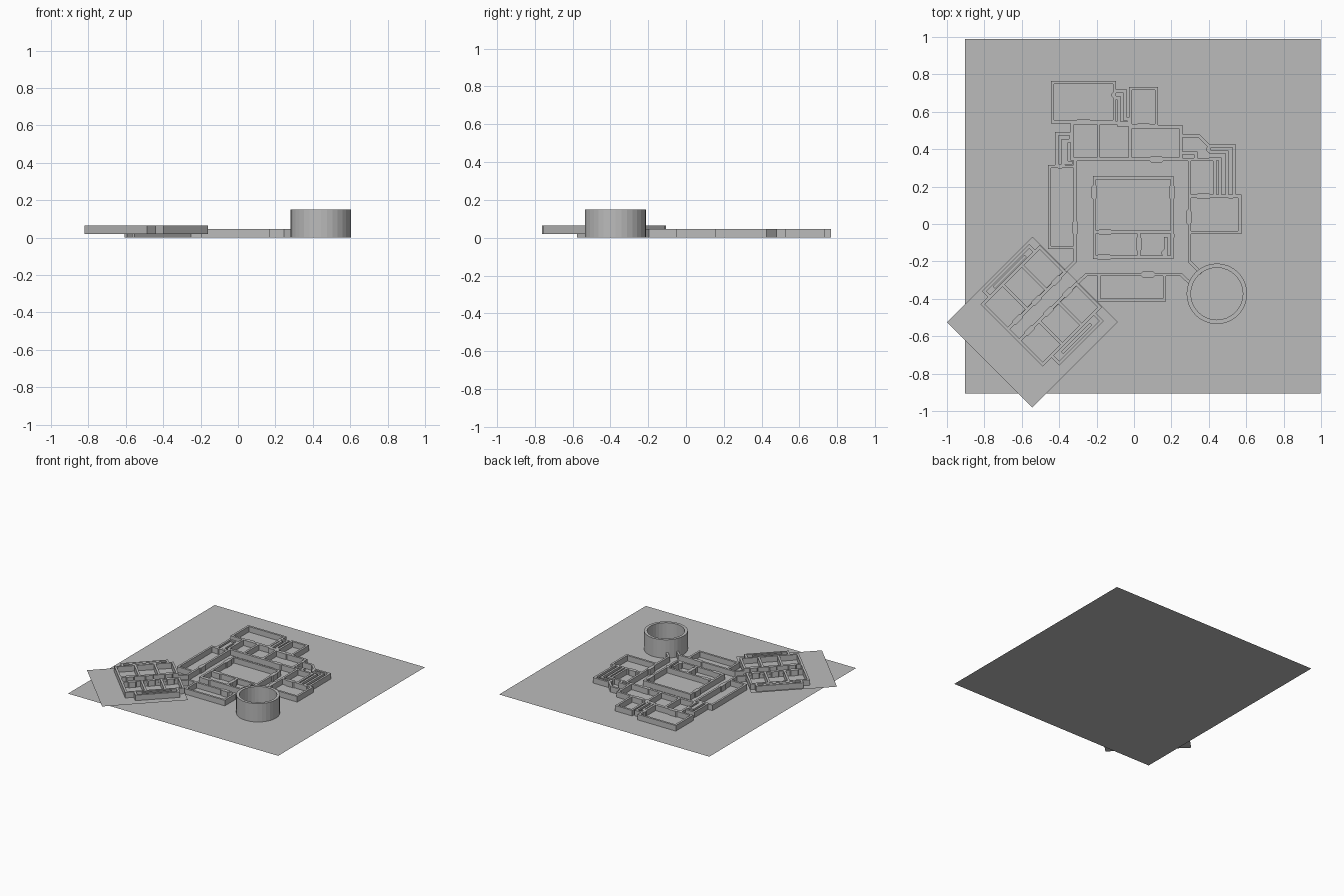
import bpy, bmesh, math
from mathutils import Vector, Matrix

if "Cube" in bpy.data.objects:
    bpy.data.objects.remove(bpy.data.objects["Cube"])

GREY = bpy.data.materials.new("stone grey")
GREY.diffuse_color = (0.5, 0.5, 0.5, 1)
GREY.use_nodes = True
GREY.node_tree.nodes["Principled BSDF"].inputs["Base Color"].default_value = GREY.diffuse_color
T, H = 0.017, 0.045   # wall thickness and height


def finish(name, bm, matrix=None):
    bmesh.ops.recalc_face_normals(bm, faces=bm.faces)
    me = bpy.data.meshes.new(name)
    bm.to_mesh(me)
    bm.free()
    me.materials.append(GREY)
    ob = bpy.data.objects.new(name, me)
    bpy.context.collection.objects.link(ob)
    if matrix:
        ob.matrix_world = matrix
    return ob


def wall(bm, pts, closed=False):
    """Mitred wall of constant thickness along a path."""
    P = [Vector(p) for p in pts]
    n = len(P)
    rows = []
    for i, p in enumerate(P):
        a = (p - P[i - 1]).normalized() if closed or i > 0 else None
        b = (P[(i + 1) % n] - p).normalized() if closed or i < n - 1 else None
        a, b = a or b, b or a
        na, nb = Vector((-a.y, a.x)), Vector((-b.y, b.x))
        m = (na + nb).normalized()
        m *= T / 2 / m.dot(na)
        rows.append([bm.verts.new((q.x, q.y, z)) for q, z in
                     ((p + m, 0), (p - m, 0), (p - m, H), (p + m, H))])
    for i in range(n if closed else n - 1):
        r, s = rows[i], rows[(i + 1) % n]
        for k in range(4):
            bm.faces.new((r[k], r[(k + 1) % 4], s[(k + 1) % 4], s[k]))
    if not closed:
        bm.faces.new(rows[0])
        bm.faces.new(rows[-1][::-1])


def room(bm, x0, x1, y0, y1):
    wall(bm, [(x0, y0), (x1, y0), (x1, y1), (x0, y1)], True)


def door(bm, x, y, upright, length=0.08, width=0.03):
    """Thickened door surround with chamfered ends."""
    l, w, c = length / 2, width / 2, 0.01
    prof = [(-l, -w + c), (-l + c, -w), (l - c, -w), (l, -w + c),
            (l, w - c), (l - c, w), (-l + c, w), (-l, w - c)]
    if upright:
        prof = [(-b, a) for a, b in prof]
    lo = [bm.verts.new((x + a, y + b, 0)) for a, b in prof]
    hi = [bm.verts.new((x + a, y + b, H + 0.0005)) for a, b in prof]
    bm.faces.new(lo[::-1])
    bm.faces.new(hi)
    for i in range(8):
        j = (i + 1) % 8
        bm.faces.new((lo[i], lo[j], hi[j], hi[i]))


def plate(name, x0, x1, y0, y1, matrix=None):
    bm = bmesh.new()
    bm.faces.new([bm.verts.new((x, y, 0)) for x, y in
                  ((x0, y0), (x1, y0), (x1, y1), (x0, y1))])
    finish(name, bm, matrix)


# ground sheet
plate("ground_sheet", -0.904, 0.998, -0.906, 0.99)

# outer rooms
bm = bmesh.new()
for r in ((-0.435, -0.105, 0.547, 0.757),    # back left room
          (-0.018, 0.12, 0.527, 0.725),      # back middle room
          (-0.33, -0.02, 0.348, 0.54),       # back row, left
          (-0.02, 0.25, 0.348, 0.52),        # back row, right
          (-0.452, -0.314, -0.125, 0.308),   # left long room
          (0.297, 0.565, -0.045, 0.148),     # right room
          (0.297, 0.432, 0.148, 0.345),      # right upper room
          (-0.187, 0.163, -0.407, -0.27)):   # front room
    room(bm, *r)
wall(bm, [(-0.19, 0.348), (-0.19, 0.54)])
finish("outer_room_walls", bm)

# ring corridor walls, leading to the wing and the tower
bm = bmesh.new()
wall(bm, [(-0.6, -0.484), (-0.314, -0.2), (-0.314, 0.345), (0.297, 0.345),
          (0.297, -0.2), (0.36, -0.263)])
wall(bm, [(-0.56, -0.57), (-0.255, -0.27), (0.25, -0.27), (0.31, -0.325)])
finish("ring_corridor_walls", bm)

# small linking passages
bm = bmesh.new()
for p in ([(-0.105, 0.71), (-0.047, 0.71), (-0.047, 0.56), (-0.01, 0.56)],
          [(-0.105, 0.675), (-0.082, 0.675), (-0.082, 0.53), (-0.01, 0.53)],
          [(-0.33, 0.483), (-0.413, 0.483), (-0.413, 0.308)],
          [(-0.33, 0.445), (-0.378, 0.445), (-0.378, 0.308)],
          [(-0.362, 0.44), (-0.362, 0.327), (-0.33, 0.327)],
          [(0.25, 0.472), (0.345, 0.472), (0.40, 0.417), (0.536, 0.417), (0.536, 0.148)],
          [(0.25, 0.38), (0.33, 0.38), (0.33, 0.348)],
          [(0.40, 0.385), (0.498, 0.385), (0.498, 0.148)],
          [(0.40, 0.348), (0.46, 0.348), (0.46, 0.155)]):
    wall(bm, p)
finish("passage_walls", bm)

# central block
bm = bmesh.new()
room(bm, -0.212, 0.203, -0.178, 0.247)
wall(bm, [(-0.212, -0.043), (0.203, -0.043)])
wall(bm, [(0.025, -0.043), (0.025, -0.178)])
wall(bm, [(0.17, -0.07), (0.17, -0.178)])
finish("central_block_walls", bm)

# door surrounds
bm = bmesh.new()
for x, y, up in ((-0.27, 0.547, 0), (0.05, 0.523, 0), (0.12, 0.345, 0),
                 (0.292, 0.037, 1), (-0.314, -0.02, 1), (-0.212, 0.17, 1),
                 (0.203, 0.17, 1), (-0.155, -0.043, 0), (0.025, -0.107, 1),
                 (-0.16, -0.178, 0), (0.075, -0.27, 0), (0.372, 0.148, 0)):
    door(bm, x, y, up)
for x, y, up in ((-0.108, 0.69, 1), (-0.022, 0.545, 1), (-0.335, 0.463, 1),
                 (-0.395, 0.308, 0), (0.205, -0.062, 1), (0.4, 0.4, 1),
                 (0.517, 0.146, 0), (0.16, -0.155, 1)):
    door(bm, x, y, up, 0.035, 0.025)
finish("door_surrounds", bm)

# round tower: open tube
bm = bmesh.new()
N = 32
rings = [[bm.verts.new((0.443 + r * math.cos(2 * math.pi * i / N),
                        -0.373 + r * math.sin(2 * math.pi * i / N), z)) for i in range(N)]
         for r, z in ((0.162, 0), (0.162, 0.15), (0.139, 0.15), (0.139, 0))]
for k in range(4):
    a, b = rings[k], rings[(k + 1) % 4]
    for i in range(N):
        j = (i + 1) % N
        bm.faces.new((a[i], a[j], b[j], b[i]))
finish("round_tower", bm)

# diagonal wing on its own raised sheet (local x = corridor width, local y = length)
M = Matrix.Translation((-0.543, -0.524, 0.02)) @ Matrix.Rotation(-math.pi / 4, 4, 'Z')
plate("wing_sheet", -0.323, 0.323, -0.323, 0.323, M)
bm = bmesh.new()
for x0, x1 in ((-0.255, -0.066), (0.021, 0.198)):
    room(bm, x0, x1, -0.12, 0.31)
    for y in (0.028, 0.175):
        wall(bm, [(x0, y), (x1, y)])
wall(bm, [(-0.066, -0.12), (0.021, -0.12)])
# side stairs of the wing
for x0, x1, y0, y1 in ((-0.255, -0.298, -0.065, 0.275), (0.198, 0.258, -0.055, 0.265)):
    wall(bm, [(x0, y0), (x1, y0), (x1, y1), (x0, y1)])
    xm = (x0 + x1) / 2
    wall(bm, [(xm, y0 + 0.05), (xm, y1 - 0.05)])
for x in (-0.066, 0.021):
    for y in (-0.045, 0.1, 0.245):
        door(bm, x, y, True, 0.07)
finish("wing_walls", bm, M)
